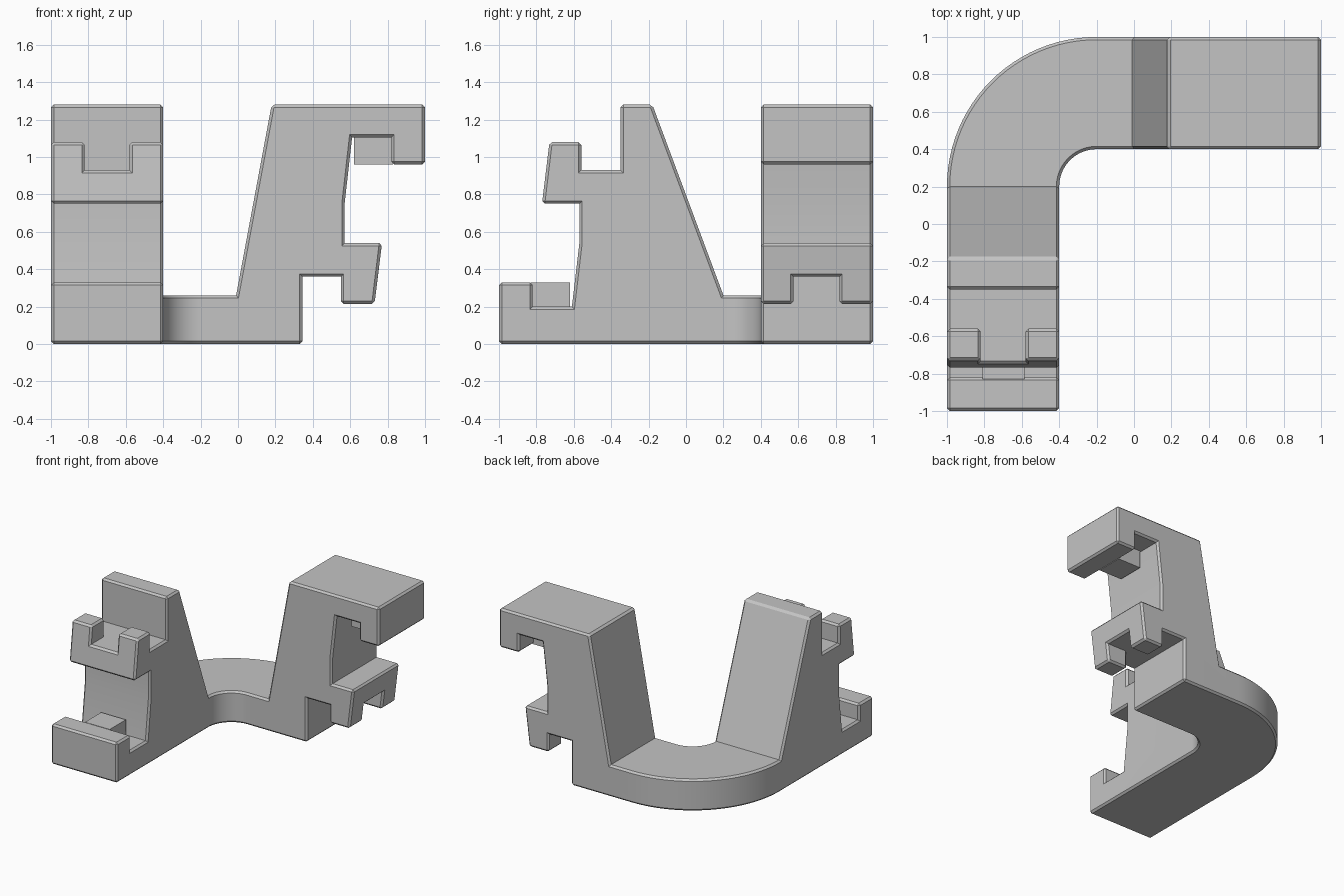
import bpy, bmesh
from math import radians, sin, cos, pi

cube = bpy.data.objects.get("Cube")
if cube:
    bpy.data.objects.remove(cube, do_unlink=True)

grey = bpy.data.materials.new("plain_grey")
grey.use_nodes = True
colour = (0.55, 0.55, 0.55, 1)
grey.diffuse_color = colour
grey.node_tree.nodes["Principled BSDF"].inputs["Base Color"].default_value = colour


def finish(bm, name):
    mesh = bpy.data.meshes.new(name)
    bm.to_mesh(mesh)
    bm.free()
    mesh.materials.append(grey)
    obj = bpy.data.objects.new(name, mesh)
    bpy.context.collection.objects.link(obj)
    return obj


def add_face(bm, points):
    bm.faces.new([bm.verts.new(p) for p in points])


def add_arm(bm, profile, place, widths, prong, joint):
    """Extrude a side profile in three slabs; the middle one has its prong cut out."""
    notched = profile[:prong + 1] + profile[prong + 3:]
    for k, outline in enumerate((profile, notched, profile)):
        a, b = widths[k], widths[k + 1]
        for p, q in zip(outline, outline[1:] + outline[:1]):
            if p[0] == q[0] == joint:      # left open for the corner
                continue
            add_face(bm, [place(a, *p), place(a, *q), place(b, *q), place(b, *p)])
    for w in (widths[0], widths[3]):       # outer sides
        add_face(bm, [place(w, *p) for p in profile])
    for w in widths[1:3]:                  # notch walls
        add_face(bm, [place(w, *p) for p in profile[prong:prong + 4]])


BASE = 0.26
bm = bmesh.new()

# Front arm: lipped slot below, upward prong above
front_profile = [(-1, 0), (-1, .33), (-.82, .33), (-.82, .2), (-.61, .2),
                 (-.57, .54), (-.57, .75), (-.77, .75), (-.748, .93),
                 (-.73, 1.08), (-.56, 1.08), (-.56, .93), (-.35, .93),
                 (-.35, 1.28), (-.18, 1.28), (.2, BASE), (.2, 0)]
add_arm(bm, front_profile, lambda w, u, z: (w, u, z),
        [-1, -.82, -.58, -.4], 8, .2)

# Left arm: lipped slot above, downward prong below
left_profile = [(.345, 0), (.345, .36), (.55, .36), (.55, .215), (.73, .215),
                (.748, .36), (.77, .54), (.57, .54), (.57, .75), (.61, 1.105),
                (.82, 1.105), (.82, .96), (1, .96), (1, 1.28), (.18, 1.28),
                (-.01, BASE), (-.2, BASE), (-.2, 0)]
add_arm(bm, left_profile, lambda w, u, z: (u, w, z),
        [.4, .575, .82, 1], 2, -.2)

# Rounded corner joining the two arms
steps = 24
rings = []
for i in range(steps + 1):
    t = pi - i * pi / 2 / steps
    rings.append([(-.2 + r * cos(t), .2 + r * sin(t), z)
                  for r, z in ((.2, 0), (.8, 0), (.8, BASE), (.2, BASE))])
for a, b in zip(rings, rings[1:]):
    for j in range(4):
        k = (j + 1) % 4
        add_face(bm, [a[j], a[k], b[k], b[j]])

# Weld, merge flat faces and chamfer the outward edges
bmesh.ops.remove_doubles(bm, verts=bm.verts[:], dist=0.0005)
bmesh.ops.recalc_face_normals(bm, faces=bm.faces[:])
bmesh.ops.dissolve_limit(bm, angle_limit=radians(1), verts=bm.verts[:], edges=bm.edges[:])
bm.normal_update()
sharp = [e for e in bm.edges
         if e.is_manifold and e.calc_face_angle_signed() > radians(30)]
bmesh.ops.bevel(bm, geom=sharp, offset=0.015, offset_type='OFFSET', segments=1,
                profile=0.5, affect='EDGES', clamp_overlap=True)
bracket = finish(bm, "corner_bracket")


def box(name, x, y, z):
    bm = bmesh.new()
    bmesh.ops.create_cube(bm, size=1)
    for v in bm.verts:
        v.co = [r[0] if c < 0 else r[1] for c, r in zip(v.co, (x, y, z))]
    return finish(bm, name)


# Locating tabs inside the two slots
box("front_slot_tab", (-.81, -.585), (-.83, -.62), (.19, .33))
box("left_slot_tab", (.62, .83), (.585, .81), (.96, 1.115))

bpy.ops.object.select_all(action='DESELECT')
bracket.select_set(True)
bpy.context.view_layer.objects.active = bracket
bpy.ops.object.shade_smooth_by_angle(angle=radians(20))
